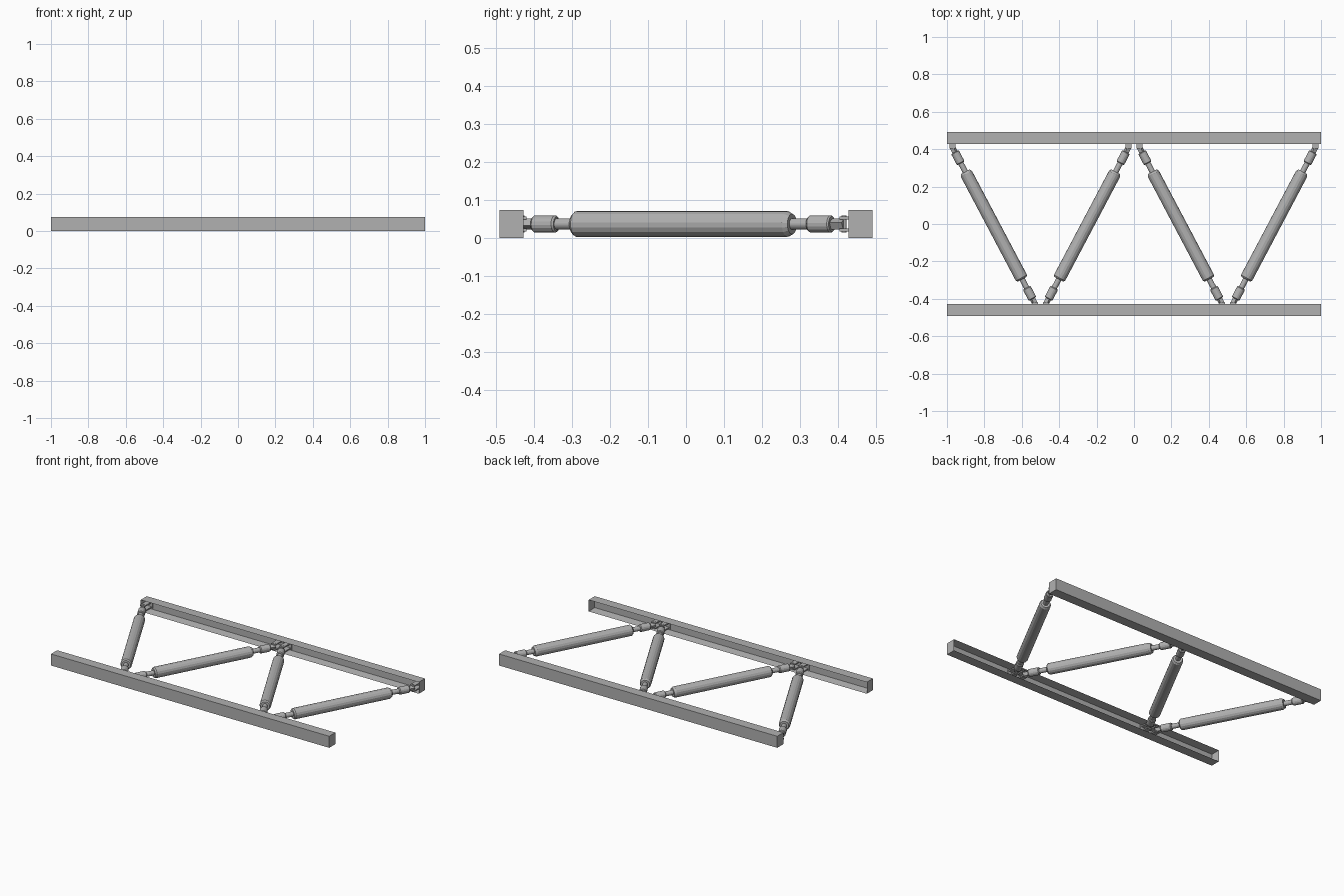
import bpy, bmesh, math
from mathutils import Vector, Matrix

cube = bpy.data.objects.get("Cube")
if cube:
    bpy.data.objects.remove(cube, do_unlink=True)

grey = bpy.data.materials.new("steel_grey")
grey.use_nodes = True
colour = (0.44, 0.44, 0.44, 1)
grey.diffuse_color = colour
grey.node_tree.nodes["Principled BSDF"].inputs["Base Color"].default_value = colour

MID_Z = 0.0375
SIDES = 16


def finish(name, bm):
    bmesh.ops.recalc_face_normals(bm, faces=bm.faces)
    mesh = bpy.data.meshes.new(name)
    bm.to_mesh(mesh)
    bm.free()
    mesh.materials.append(grey)
    obj = bpy.data.objects.new(name, mesh)
    bpy.context.collection.objects.link(obj)
    return obj


def add_box(bm, centre, size):
    m = Matrix.Translation(centre) @ Matrix.Diagonal((*size, 1))
    bmesh.ops.create_cube(bm, size=1, matrix=m)


def lathe(name, profile, origin, direction):
    """Closed solid of revolution from (distance, radius) pairs."""
    bm = bmesh.new()
    turn = Vector((0, 0, 1)).rotation_difference(direction).to_matrix()
    rings = []
    for d, r in profile:
        ring = []
        for i in range(SIDES):
            a = math.tau * (i + 0.5) / SIDES
            p = Vector((r * math.cos(a), r * math.sin(a), d))
            ring.append(bm.verts.new(origin + turn @ p))
        rings.append(ring)
    for low, high in zip(rings, rings[1:]):
        for i in range(SIDES):
            j = (i + 1) % SIDES
            bm.faces.new((low[i], low[j], high[j], high[i]))
    bm.faces.new(rings[0])
    bm.faces.new(rings[-1])
    return finish(name, bm)


# Rails: boxes hollowed out from the inner face, closed at both ends
def rail(name, side):
    bm = bmesh.new()
    add_box(bm, (0, side * 0.46, MID_Z), (2, 0.063, 2 * MID_Z))
    bmesh.ops.recalc_face_normals(bm, faces=bm.faces)
    inner = [f for f in bm.faces if f.normal.y * side < -0.9]
    bmesh.ops.inset_region(bm, faces=inner, thickness=0.01)
    bmesh.ops.translate(bm, verts=inner[0].verts, vec=(0, side * 0.052, 0))
    finish(name, bm)


rail("front_rail", -1)
rail("back_rail", 1)


# Bracket: two lugs with a vertical pin, rooted inside the rail
def bracket(name, x, y, side):
    bm = bmesh.new()
    root = side * 0.482
    tip = y - side * 0.004
    for dz in (-0.016, 0.016):
        add_box(bm, (x, (root + tip) / 2, MID_Z + dz), (0.032, abs(root - tip), 0.008))
    add_box(bm, (x, side * 0.479, MID_Z), (0.044, 0.008, 0.05))
    finish(name, bm)
    lathe(name + "_pin", [(-0.022, 0.007), (0.022, 0.007)],
          Vector((x, y + side * 0.008, MID_Z)), Vector((0, 0, 1)))


# Diagonal struts: barrel, rods, knuckles and tongues
def strut(name, centre_x, lean):
    top = Vector((centre_x + lean * 0.22, 0.408, MID_Z))
    low = Vector((centre_x - lean * 0.22, -0.424, MID_Z))
    axis = (top - low).normalized()
    mid = Vector((centre_x, -0.008, MID_Z))
    lathe(name + "_barrel", [(-0.325, 0.027), (-0.317, 0.034),
                             (0.312, 0.034), (0.325, 0.027)], mid, axis)
    lathe(name + "_rod", [(-0.40, 0.015), (0.40, 0.015)], mid, axis)
    for end, s, pivot in (("front", -1, low), ("back", 1, top)):
        lathe(name + "_" + end + "_knuckle",
              [(0.376, 0.019), (0.381, 0.023), (0.440, 0.023), (0.444, 0.020)],
              mid, axis * s)
        bm = bmesh.new()
        add_box(bm, (0, 0, 0.455), (0.022, 0.022, 0.05))
        turn = Vector((0, 0, 1)).rotation_difference(axis * s).to_matrix().to_4x4()
        bm.transform(Matrix.Translation(mid) @ turn)
        finish(name + "_" + end + "_tongue", bm)
        bracket(name + "_" + end + "_bracket", pivot.x, pivot.y, s)


for number, (x, lean) in enumerate(((-0.75, -1), (-0.25, 1), (0.25, -1), (0.75, 1)), 1):
    strut("strut_%d" % number, x, lean)
